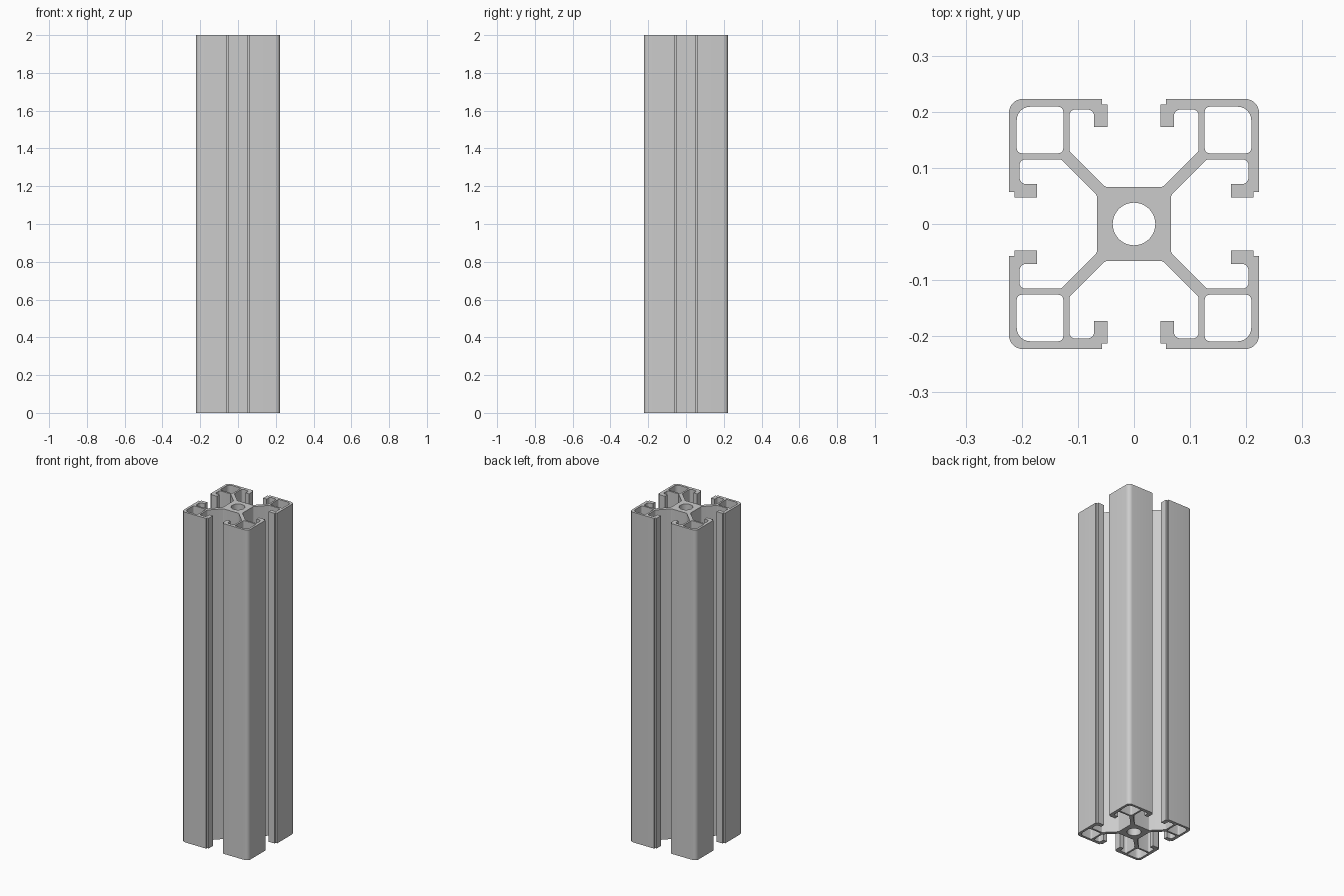
import bpy, bmesh, math
from mathutils import Vector

cube = bpy.data.objects.get("Cube")
if cube:
    bpy.data.objects.remove(cube)

LENGTH = 2.0


def rounded(points, steps=6):
    """Turn (x, y, radius) corners of a closed outline into points with round fillets."""
    out = []
    for i, (x, y, r) in enumerate(points):
        p = Vector((x, y))
        if r == 0:
            out.append(p)
            continue
        a = (Vector(points[i - 1][:2]) - p).normalized()
        b = (Vector(points[(i + 1) % len(points)][:2]) - p).normalized()
        half = a.angle(b) / 2
        centre = p + (a + b).normalized() * r / math.sin(half)
        start = p + a * r / math.tan(half) - centre
        end = p + b * r / math.tan(half) - centre
        sweep = start.angle(end)
        for k in range(steps + 1):
            t = k / steps
            out.append(centre + (start * math.sin((1 - t) * sweep)
                                 + end * math.sin(t * sweep)) / math.sin(sweep))
    return out


def quarter_turns(points, n):
    for _ in range(n):
        points = [(y, -x, r) for x, y, r in points]
    return points


# Half of one corner: core, diagonal web, slot pocket, hooked lip
half = [(0.051, 0.066, 0.008), (0.115, 0.13, 0.006), (0.115, 0.204, 0.01),
        (0.071, 0.204, 0.012), (0.071, 0.173, 0), (0.047, 0.173, 0),
        (0.047, 0.213, 0), (0.057, 0.213, 0), (0.057, 0.223, 0)]
corner = half + [(0.223, 0.223, 0.025)] + [(y, x, r) for x, y, r in reversed(half)]

# Hollow cell inside each corner
cell = [(0.126, 0.126, 0.009), (0.126, 0.209, 0.009),
        (0.209, 0.209, 0.024), (0.209, 0.126, 0.009)]

outline = [p for n in range(4) for p in quarter_turns(corner, n)]
loops = [rounded(outline)] + [rounded(quarter_turns(cell, n)) for n in range(4)]

# Centre bore
loops.append([Vector((0.038 * math.cos(math.tau * k / 48),
                      0.038 * math.sin(math.tau * k / 48))) for k in range(48)])

# Fill the section and extrude it along the length
curve = bpy.data.curves.new("section", 'CURVE')
curve.dimensions = '2D'
curve.fill_mode = 'BOTH'
curve.extrude = LENGTH / 2
for loop in loops:
    spline = curve.splines.new('POLY')
    spline.points.add(len(loop) - 1)
    for point, co in zip(spline.points, loop):
        point.co = (co.x, co.y, 0, 1)
    spline.use_cyclic_u = True
helper = bpy.data.objects.new("section", curve)
bpy.context.collection.objects.link(helper)
bpy.context.view_layer.update()
mesh = bpy.data.meshes.new_from_object(
    helper.evaluated_get(bpy.context.evaluated_depsgraph_get()))
bpy.data.objects.remove(helper)

# Weld the caps to the walls and stand the bar on the ground
bm = bmesh.new()
bm.from_mesh(mesh)
bmesh.ops.remove_doubles(bm, verts=bm.verts, dist=0.0001)
bmesh.ops.translate(bm, verts=bm.verts, vec=(0, 0, LENGTH / 2))
bmesh.ops.recalc_face_normals(bm, faces=bm.faces)
bm.to_mesh(mesh)
bm.free()

# Aluminium colour
grey = bpy.data.materials.new("aluminium grey")
grey.use_nodes = True
colour = (0.6, 0.6, 0.6, 1)
grey.diffuse_color = colour
grey.node_tree.nodes["Principled BSDF"].inputs["Base Color"].default_value = colour
mesh.materials.clear()
mesh.materials.append(grey)

bar = bpy.data.objects.new("slotted_bar", mesh)
bpy.context.collection.objects.link(bar)
bpy.ops.object.select_all(action='DESELECT')
bar.select_set(True)
bpy.context.view_layer.objects.active = bar
bpy.ops.object.shade_smooth_by_angle(angle=math.radians(30))
